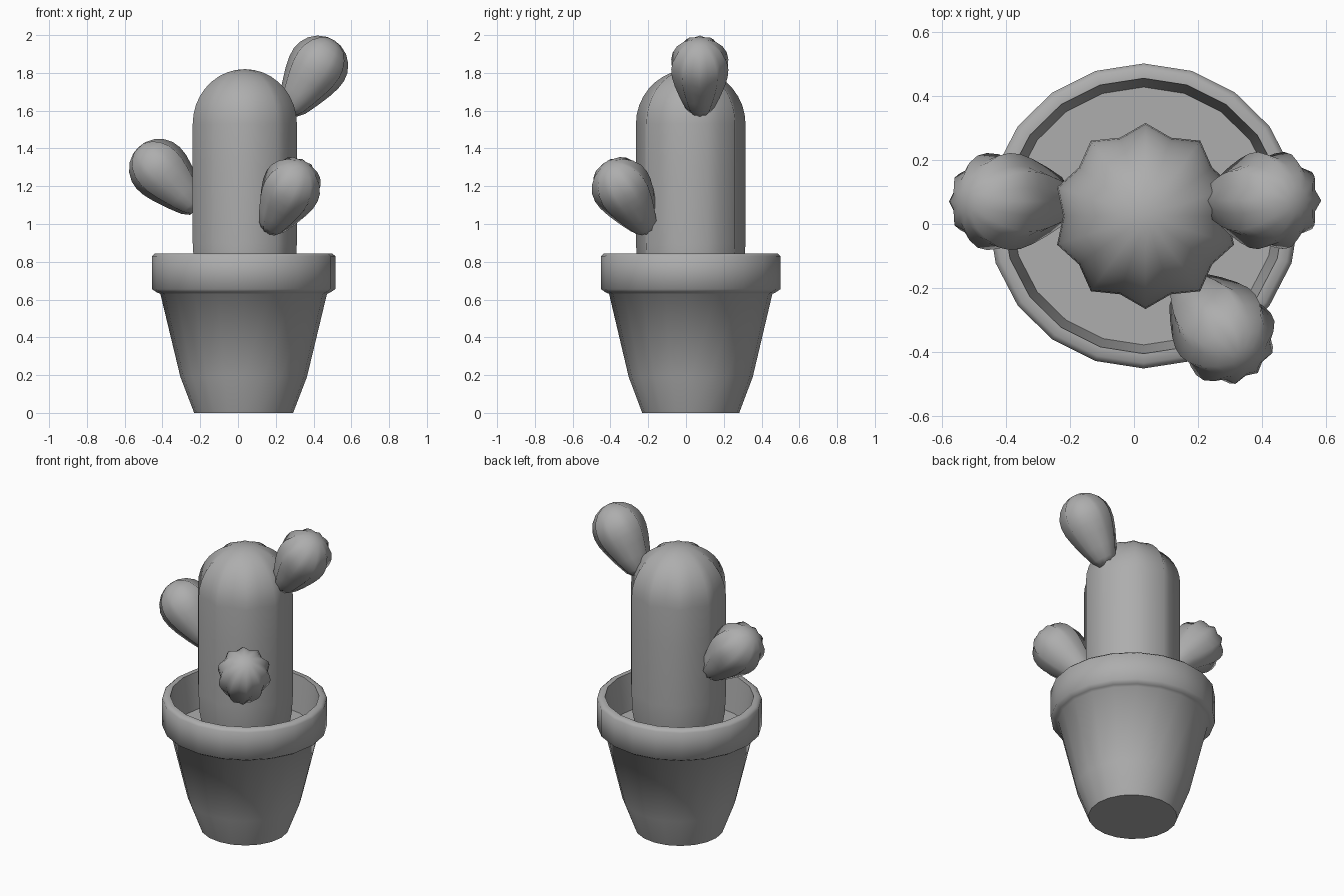
import bpy, bmesh, math
from mathutils import Vector

cube = bpy.data.objects.get("Cube")
if cube:
    bpy.data.objects.remove(cube, do_unlink=True)

GREY = (0.42, 0.42, 0.42, 1)
grey = bpy.data.materials.new("plain grey")
grey.use_nodes = True
grey.diffuse_color = GREY
grey.node_tree.nodes["Principled BSDF"].inputs["Base Color"].default_value = GREY

SIDES = 20
CENTRE = Vector((0.03, 0.025, 0))


def lathe(name, profile, location, valley=1.0, sharp=65):
    """Turn (radius, height) points around z; valley < 1 pulls in every other side."""
    bm = bmesh.new()
    rings = []
    for r, z in profile:
        ring = []
        for i in range(SIDES):
            a = math.tau * i / SIDES + math.pi / 2
            rr = r * (valley if i % 2 else 1)
            ring.append(bm.verts.new((rr * math.cos(a), rr * math.sin(a), z)))
        rings.append(ring)
    for low, high in zip(rings, rings[1:]):
        for i in range(SIDES):
            j = (i + 1) % SIDES
            bm.faces.new((low[i], low[j], high[j], high[i]))
    bmesh.ops.remove_doubles(bm, verts=bm.verts, dist=0.0005)
    bmesh.ops.recalc_face_normals(bm, faces=bm.faces)
    mesh = bpy.data.meshes.new(name)
    bm.to_mesh(mesh)
    bm.free()
    mesh.materials.append(grey)
    obj = bpy.data.objects.new(name, mesh)
    obj.location = location
    bpy.context.collection.objects.link(obj)
    bpy.ops.object.select_all(action='DESELECT')
    obj.select_set(True)
    bpy.context.view_layer.objects.active = obj
    bpy.ops.object.shade_smooth_by_angle(angle=math.radians(sharp))
    return obj


# Pot with flared rim and open inside
SOIL = 0.62
pot = lathe("pot", [
    (0, 0), (0.262, 0), (0.335, 0.19), (0.441, 0.63), (0.458, 0.637), (0.485, 0.655),
    (0.485, 0.83), (0.468, 0.845), (0.438, 0.845), (0.408, SOIL - 0.02)], CENTRE)
pot.scale.y = 0.98

# Soil
soil = lathe("soil", [(0.41, SOIL), (0, SOIL)], CENTRE)
soil.scale.y = 0.98

# Ribbed body with a domed top
R = 0.29
body = [(0.25, SOIL - 0.03), (0.265, 0.68), (0.283, 0.78), (R, 0.9), (R, 1.3)]
for k in range(10):
    a = math.pi / 2 * k / 9
    body.append((R * math.cos(a), 1.53 + R * math.sin(a)))
lathe("cactus_body", body, CENTRE + Vector((0.006, 0, 0)), valley=0.885, sharp=85)

# Teardrop arms: base point, head centre
bud = [(0, 0), (0.05, 0.004), (0.08, 0.04), (0.11, 0.11), (0.139, 0.19), (0.155, 0.25),
       (0.159, 0.3), (0.151, 0.345), (0.127, 0.39), (0.09, 0.425), (0.043, 0.447), (0, 0.452)]
arms = {
    "left_arm": ((0.265, 0.073, 1.592), (0.427, 0.073, 1.842)),
    "right_arm": ((-0.215, 0.07, 1.08), (-0.442, 0.07, 1.317)),
    "front_arm": ((0.165, -0.2, 0.968), (0.29, -0.35, 1.208)),
}
for name, (base, head) in arms.items():
    base, head = Vector(base), Vector(head)
    arm = lathe(name, bud, base, valley=0.86, sharp=85)
    arm.rotation_mode = 'QUATERNION'
    arm.rotation_quaternion = (head - base).to_track_quat('Z', 'Y')
